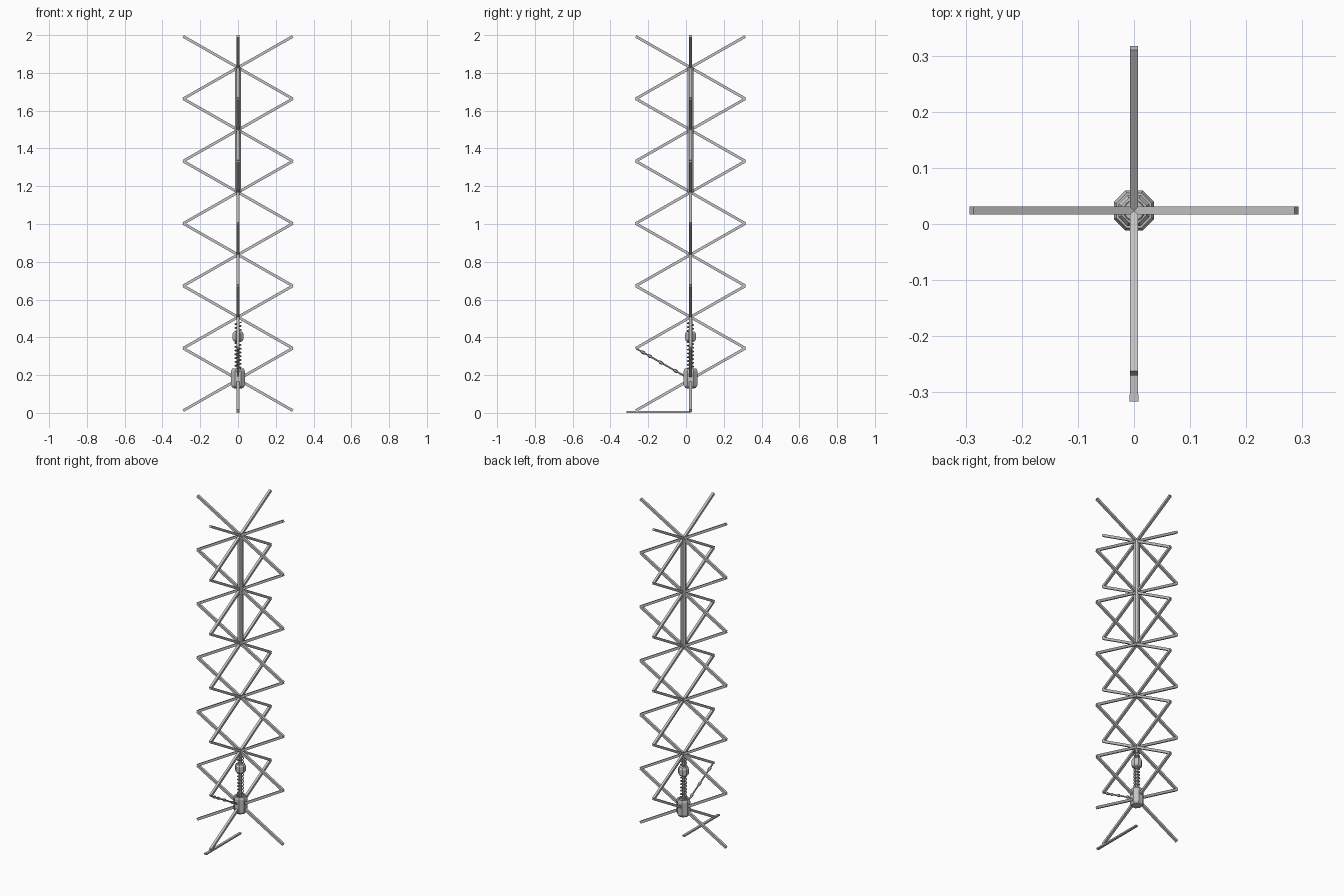
import bpy, bmesh, math
from mathutils import Vector, Matrix

if "Cube" in bpy.data.objects:
    bpy.data.objects.remove(bpy.data.objects["Cube"])

CY = 0.024            # centre axis of the lattice
TIP = 0.290           # reach of each bar tip
Z0, STEP = 0.012, 0.3302
W = 0.0145            # bar thickness


def material(name, v):
    m = bpy.data.materials.new(name)
    m.diffuse_color = (v, v, v, 1)
    m.use_nodes = True
    m.node_tree.nodes["Principled BSDF"].inputs["Base Color"].default_value = m.diffuse_color
    return m


STEEL = material("steel grey", 0.55)


def finish(bm, name, mat=STEEL):
    bmesh.ops.recalc_face_normals(bm, faces=bm.faces)
    me = bpy.data.meshes.new(name)
    bm.to_mesh(me)
    bm.free()
    me.materials.append(mat)
    ob = bpy.data.objects.new(name, me)
    bpy.context.collection.objects.link(ob)
    return ob


def bar(name, a, b, w=W, h=W):
    # rectangular bar between two points
    a, b = Vector(a), Vector(b)
    d = (b - a).normalized()
    side = Vector((0, 1, 0)) if abs(d.y) < 1e-5 else Vector((1, 0, 0))
    up = d.cross(side)
    rot = Matrix((d, side, up)).transposed().to_4x4()
    bm = bmesh.new()
    bmesh.ops.create_cube(bm, size=1, matrix=Matrix.Translation((a + b) / 2) @ rot
                          @ Matrix.Diagonal(((b - a).length, w, h, 1)))
    return finish(bm, name)


def lathe(name, profile, mtx=None, n=8):
    # closed turned part from (radius, height) pairs
    bm = bmesh.new()
    rings = []
    for r, z in profile:
        rings.append([bm.verts.new((r * math.cos((i + .5) * math.tau / n),
                                    r * math.sin((i + .5) * math.tau / n), z)) for i in range(n)])
    for p, q in zip(rings, rings[1:]):
        for i in range(n):
            bm.faces.new((p[i], p[(i + 1) % n], q[(i + 1) % n], q[i]))
    bm.faces.new(rings[0])
    bm.faces.new(rings[-1])
    bm.transform(mtx or Matrix.Translation((0, CY, 0)))
    return finish(bm, name)


# scissor lattice: crossed bars in two planes, six tiers
for tier in range(6):
    lo = Z0 + tier * STEP
    hi = lo + STEP
    for s in (-1, 1):
        bar("cross_bar_x", (-s * TIP, CY, lo), (s * TIP, CY, hi))
        if tier == 0 and s == -1:
            continue      # this bar is replaced by the thin rod and the loose foot
        bar("cross_bar_y", (0, CY - s * TIP, lo), (0, CY + s * TIP, hi))

# loose half bar lying flat at the bottom, with a slightly flared end
FH = 0.009
bar("foot_bar", (0, -0.300, FH / 2), (0, CY, FH / 2), W, FH)
bm = bmesh.new()
bmesh.ops.create_cube(bm, size=1, matrix=Matrix.Translation((0, -0.3075, FH / 2))
                      @ Matrix.Diagonal((W, 0.017, FH, 1)))
for v in bm.verts:
    if v.co.y < -0.31:
        v.co.x *= 1.15
finish(bm, "foot_bar_end")

# thin rod with soft swellings standing in for the missing half bar
a = Vector((0, CY - TIP, Z0 + STEP))
b = Vector((0, CY, Z0 + STEP / 2))
L = (b - a).length
prof = [(0.0045, 0)]
for y in (-.228, -.192, -.132, -.055):
    c = L * (y - a.y) / (b.y - a.y)
    prof += [(0.0045, c - .014), (0.0085, c - .006), (0.0085, c + .006), (0.0045, c + .014)]
prof.append((0.0045, L))
lathe("thin_rod", prof,
      Matrix.Translation(a) @ (b - a).to_track_quat('Z', 'Y').to_matrix().to_4x4(), 6)

# upper mast
lathe("mast", [(0.018, Z0 + 3.5 * STEP), (0.018, Z0 + 5.5 * STEP)])

# octagonal base body and upper collar
k = 1 / math.cos(math.pi / 8)
lathe("base_body", [(r * k, z) for r, z in (
    (.018, .13), (.028, .132), (.036, .146), (.036, .222),
    (.031, .235), (.024, .235), (.021, .228), (.010, .228))])
lathe("collar", [(r * k, z) for r, z in (
    (.014, .376), (.023, .380), (.028, .388), (.028, .420), (.022, .430), (.012, .432))])

# damper rod with coil spring
lathe("damper_rod", [(0.010, .21), (0.010, Z0 + 1.5 * STEP)])
bm = bmesh.new()
turns, z_lo, z_hi, seg = 13, .22, .48, 16
prev = None
for i in range(turns * seg + 1):
    t = i * math.tau / seg
    c = Vector((0, CY, z_lo + (z_hi - z_lo) * i / (turns * seg)))
    out = Vector((math.cos(t), math.sin(t), 0))
    ring = [bm.verts.new(c + out * (.0165 + .003 * math.cos(u * math.tau / 6))
                         + Vector((0, 0, .003 * math.sin(u * math.tau / 6)))) for u in range(6)]
    if prev:
        for u in range(6):
            bm.faces.new((prev[u], prev[(u + 1) % 6], ring[(u + 1) % 6], ring[u]))
    else:
        bm.faces.new(ring)
    prev = ring
bm.faces.new(prev)
finish(bm, "coil_spring")
